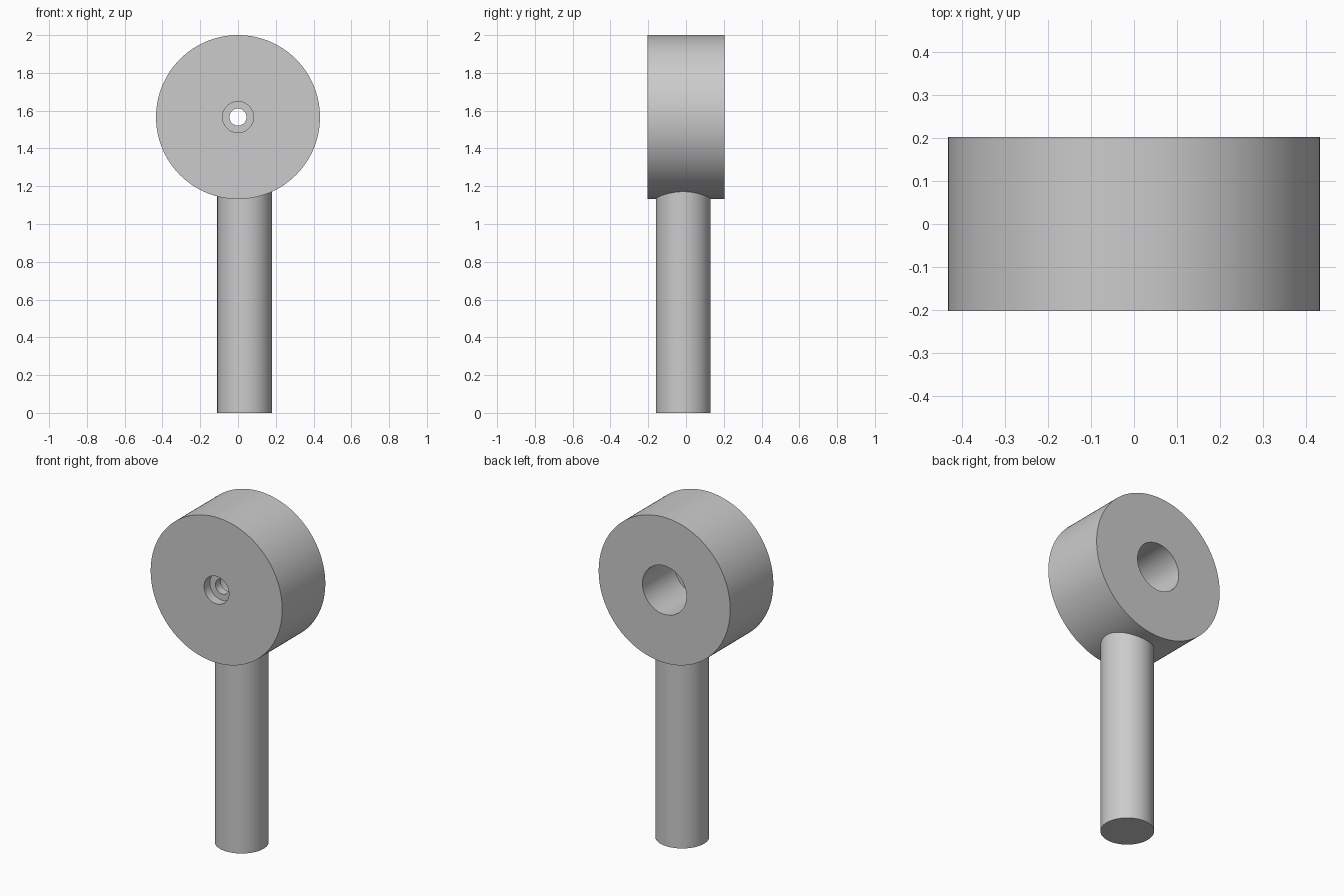
import bpy, bmesh, math
from mathutils import Matrix, Vector

cube = bpy.data.objects.get("Cube")
if cube:
    bpy.data.objects.remove(cube, do_unlink=True)

# Single plain grey
grey = bpy.data.materials.new("light_grey")
grey.use_nodes = True
colour = (0.6, 0.6, 0.6, 1)
grey.diffuse_color = colour
grey.node_tree.nodes["Principled BSDF"].inputs["Base Color"].default_value = colour


def lathe(name, profile, location, rotation=(0, 0, 0), closed=False, steps=128):
    """Spin a (radius, height) profile about the local z axis."""
    bm = bmesh.new()
    verts = [bm.verts.new((r, 0, h)) for r, h in profile]
    edges = [bm.edges.new(pair) for pair in zip(verts, verts[1:])]
    if closed:
        edges.append(bm.edges.new((verts[-1], verts[0])))
    bmesh.ops.spin(bm, geom=verts + edges, cent=(0, 0, 0), axis=(0, 0, 1),
                   angle=math.tau, steps=steps, use_merge=True)
    bmesh.ops.remove_doubles(bm, verts=bm.verts, dist=0.0001)
    bmesh.ops.recalc_face_normals(bm, faces=bm.faces)
    mesh = bpy.data.meshes.new(name)
    bm.to_mesh(mesh)
    bm.free()
    mesh.materials.append(grey)
    obj = bpy.data.objects.new(name, mesh)
    obj.location = location
    obj.rotation_euler = rotation
    bpy.context.collection.objects.link(obj)
    bpy.ops.object.select_all(action="DESELECT")
    obj.select_set(True)
    bpy.context.view_layer.objects.active = obj
    bpy.ops.object.shade_smooth_by_angle(angle=math.radians(30))
    return obj


# Round head: local +z is the front; small front recess, through hole, wide rear bore
HALF, RADIUS = 0.203, 0.434
RECESS, HOLE, BORE = 0.082, 0.045, 0.145
recess_floor, bore_floor = HALF - 0.055, HALF - 0.105
lathe("head", [
    (RADIUS, -HALF), (RADIUS, HALF),
    (RECESS, HALF), (RECESS, recess_floor),
    (HOLE, recess_floor), (HOLE, bore_floor),
    (BORE, bore_floor), (BORE, -HALF),
], (0, 0, 2 - RADIUS), (math.pi / 2, 0, 0), closed=True)

# Slightly off-centre handle, its top sunk into the head
lathe("handle", [(0, 0), (0.145, 0), (0.145, 1.2), (0, 1.2)], (0.035, -0.015, 0))
